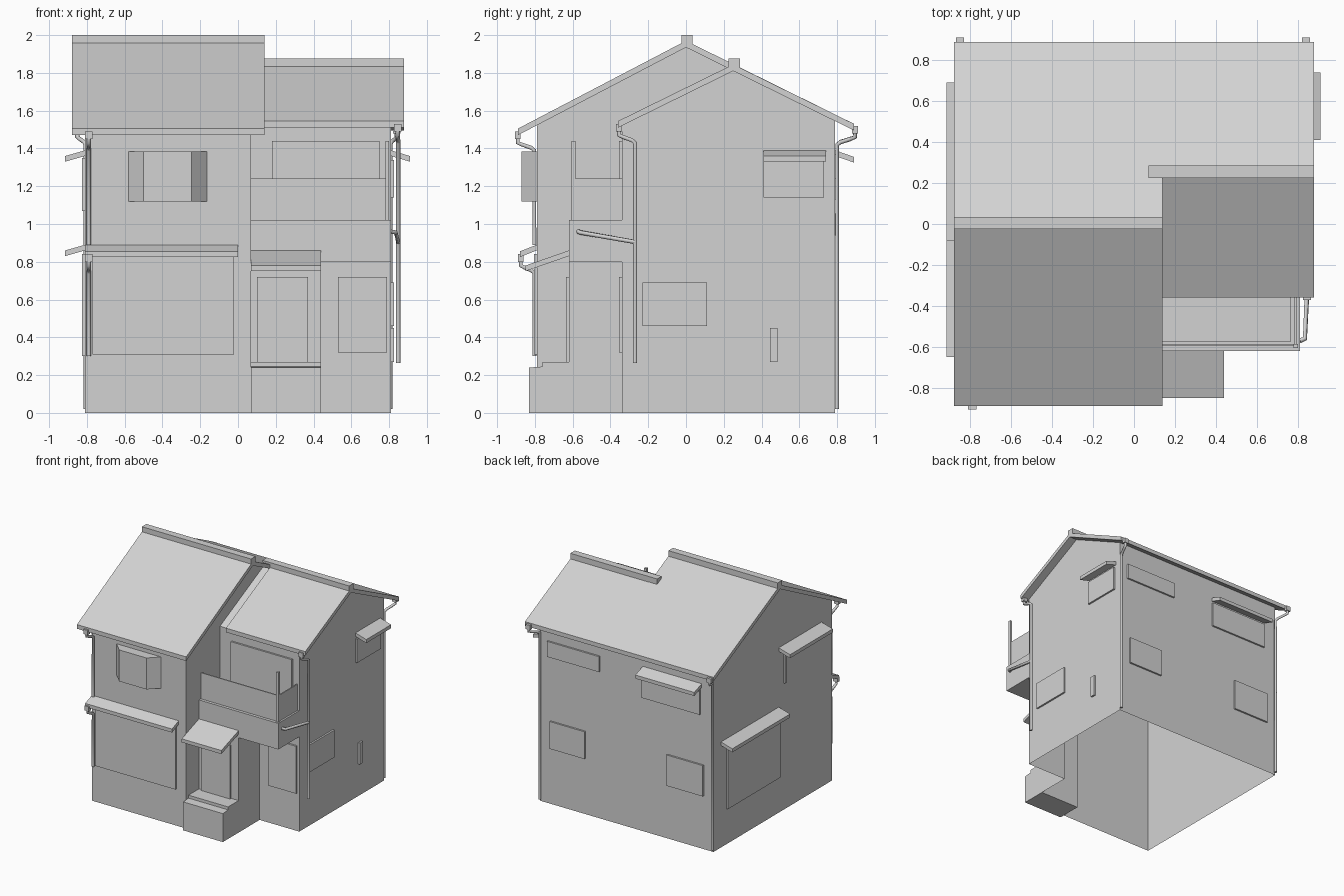
import bpy, bmesh
from mathutils import Vector

cube = bpy.data.objects.get("Cube")
if cube:
    bpy.data.objects.remove(cube, do_unlink=True)

grey = bpy.data.materials.new("plain_grey")
grey.use_nodes = True
grey.diffuse_color = (0.65, 0.65, 0.65, 1)
grey.node_tree.nodes["Principled BSDF"].inputs["Base Color"].default_value = grey.diffuse_color


def add(name, data):
    ob = bpy.data.objects.new(name, data)
    data.materials.append(grey)
    bpy.context.collection.objects.link(ob)
    return ob


def prism(name, axis, a, b, profile):
    """Extrude a 2D profile along an axis from a to b."""
    def place(t, p):
        u, v = p
        return {"x": (t, u, v), "y": (u, t, v), "z": (u, v, t)}[axis]
    bm = bmesh.new()
    near = [bm.verts.new(place(a, p)) for p in profile]
    far = [bm.verts.new(place(b, p)) for p in profile]
    bm.faces.new(near)
    bm.faces.new(far)
    n = len(profile)
    for i in range(n):
        j = (i + 1) % n
        bm.faces.new((near[i], near[j], far[j], far[i]))
    bmesh.ops.recalc_face_normals(bm, faces=bm.faces)
    mesh = bpy.data.meshes.new(name)
    bm.to_mesh(mesh)
    bm.free()
    return add(name, mesh)


def box(name, x, y, z):
    return prism(name, "z", z[0], z[1],
                 [(x[0], y[0]), (x[1], y[0]), (x[1], y[1]), (x[0], y[1])])


def awning(name, axis, a, b, wall, out, top, drop, thick=0.03):
    """Sloping slab fixed to a wall, running along an axis."""
    return prism(name, axis, a, b, [(wall, top), (out, top - drop),
                                    (out, top - drop - thick), (wall, top - thick)])


def pipe(name, points, radius=0.012):
    curve = bpy.data.curves.new(name, "CURVE")
    curve.dimensions = "3D"
    curve.bevel_depth = radius
    curve.bevel_resolution = 1
    curve.use_fill_caps = True
    line = curve.splines.new("POLY")
    line.points.add(len(points) - 1)
    for p, co in zip(line.points, points):
        p.co = (*co, 1)
    return add(name, curve)


# House walls: two wings and an entry, joined into one shell open underneath
W, F, B, MID, FR = 0.81, -0.79, 0.79, 0.07, -0.34
walls = prism("walls", "x", -W, MID,
              [(F, 0), (F, 1.53), (0, 1.95), (B, 1.555), (B, 0)])
wing = prism("right_wing_walls", "x", 0, W,
             [(FR, 0), (FR, 1.535), (0.25, 1.825), (B, 1.555), (B, 0)])
entry = box("entry_walls", (0, 0.44), (-0.62, 0), (0, 0.85))
for part in (wing, entry):
    mod = walls.modifiers.new("join", "BOOLEAN")
    mod.operation = "UNION"
    mod.solver = "EXACT"
    mod.object = part
graph = bpy.context.evaluated_depsgraph_get()
shell = bpy.data.meshes.new_from_object(walls.evaluated_get(graph))
walls.modifiers.clear()
walls.data = shell
for part in (wing, entry):
    bpy.data.objects.remove(part, do_unlink=True)
bm = bmesh.new()
bm.from_mesh(shell)
floor = [f for f in bm.faces if all(v.co.z < 0.001 for v in f.verts)]
bmesh.ops.delete(bm, geom=floor, context="FACES")
bm.to_mesh(shell)
bm.free()


# Roofs and ridge caps
def roof(side, x0, x1, ridge, front, back, cap_start):
    t = 0.035
    top = [front, ridge, back]
    prism(side + "_roof", "x", x0, x1, top + [(y, z - t) for y, z in reversed(top)])
    y, z = ridge
    box(side + "_ridge_cap", (cap_start, x1), (y - 0.025, y + 0.035), (z - 0.02, z + 0.03))


roof("left", -0.88, 0.14, (0, 1.97), (-0.89, 1.505), (0.89, 1.53), -0.88)
roof("right", 0.14, 0.88, (0.25, 1.845), (-0.36, 1.545), (0.89, 1.53), 0.07)

# Window and door panels: x range, z range on the front and back walls
P = 0.015
for name, wall, s, x, z in (
        ("front_left_window", F, -1, (-0.77, -0.02), (0.31, 0.84)),
        ("front_right_window", FR, -1, (0.53, 0.79), (0.32, 0.72)),
        ("balcony_window", FR, -1, (0.18, 0.75), (1.0, 1.44)),
        ("front_door", -0.62, -1, (0.1, 0.37), (0.27, 0.72)),
        ("back_upper_window", B, 1, (0.25, 0.735), (1.24, 1.37)),
        ("back_lower_window", B, 1, (0.385, 0.71), (0.47, 0.7)),
        ("back_shaded_window", B, 1, (-0.69, -0.15), (1.13, 1.34)),
        ("back_corner_window", B, 1, (-0.72, -0.38), (0.45, 0.71))):
    box(name, x, sorted((wall, wall + s * P)), z)

# Panels on the side walls
for name, s, y, z in (
        ("side_upper_window", 1, (0.41, 0.73), (1.14, 1.34)),
        ("side_lower_window", 1, (-0.23, 0.11), (0.46, 0.69)),
        ("side_slit_window", 1, (0.445, 0.485), (0.27, 0.45)),
        ("far_lower_window", -1, (-0.08, 0.62), (0.3, 0.84)),
        ("far_upper_window", -1, (-0.17, -0.14), (1.07, 1.35))):
    box(name, sorted((s * W, s * (W + P))), y, z)

# Projecting bay window
prism("bay_window", "z", 1.12, 1.385,
      [(-0.58, F), (-0.5, -0.87), (-0.245, -0.87), (-0.165, F)])

# Awnings
awning("front_awning", "x", -W, 0, F, -0.88, 0.89, 0.035)
awning("door_canopy", "x", MID, 0.44, -0.62, -0.85, 0.86, 0.08)
awning("back_awning", "x", -0.7, -0.15, B, 0.89, 1.39, 0.035)
awning("side_awning", "y", 0.41, 0.74, W, 0.91, 1.39, 0.03)
awning("far_upper_awning", "y", -0.65, -0.08, -W, -0.915, 1.39, 0.03)
awning("far_lower_awning", "y", -0.08, 0.69, -W, -0.915, 0.89, 0.03)

# Entrance step
prism("entrance_step", "x", MID, 0.44,
      [(-0.62, 0), (-0.83, 0), (-0.83, 0.24), (-0.76, 0.245), (-0.76, 0.27), (-0.62, 0.27)])

# Balcony with rim, railing panels and corner post
box("balcony_floor", (MID, W), (-0.62, FR), (0.8, 0.94))
box("balcony_front_rim", (MID, W), (-0.62, -0.575), (0.94, 1.02))
box("balcony_side_rim", (0.765, W), (-0.575, FR), (0.94, 1.02))
box("front_railing", (MID, 0.79), (-0.595, -0.585), (1.02, 1.24))
box("side_railing", (0.785, 0.795), (-0.59, FR), (1.02, 1.24))
box("balcony_post", (0.78, 0.8), (-0.605, -0.585), (1.02, 1.44))


# Drain heads and downpipes
def downpipe(name, head, foot, top, bottom):
    hx, hy = head
    fx, fy = foot
    box(name + "_head", (hx - 0.02, hx + 0.02), (hy - 0.015, hy + 0.015), (top - 0.03, top + 0.01))
    a, b = Vector((hx, hy, top - 0.02)), Vector((fx, fy, top - 0.09))
    pipe(name, [a, a - Vector((0, 0, 0.03)), a.lerp(b, 0.3) - Vector((0, 0, 0.02)),
                a.lerp(b, 0.8), b, Vector((fx, fy, bottom))])


downpipe("front_upper_downpipe", (-0.79, -0.89), (-0.79, -0.803), 1.48, 0.89)
downpipe("front_lower_downpipe", (-0.79, -0.875), (-0.79, -0.803), 0.83, 0.3)
downpipe("side_downpipe", (0.845, -0.355), (0.848, -0.27), 1.52, 0.265)
downpipe("back_left_downpipe", (-0.85, 0.895), (-0.805, 0.8), 1.51, 0.02)
downpipe("back_right_downpipe", (0.84, 0.895), (0.805, 0.8), 1.51, 0.02)
pipe("balcony_drain", [(0.81, -0.57, 0.96), (0.835, -0.56, 0.955), (0.848, -0.27, 0.905)])
